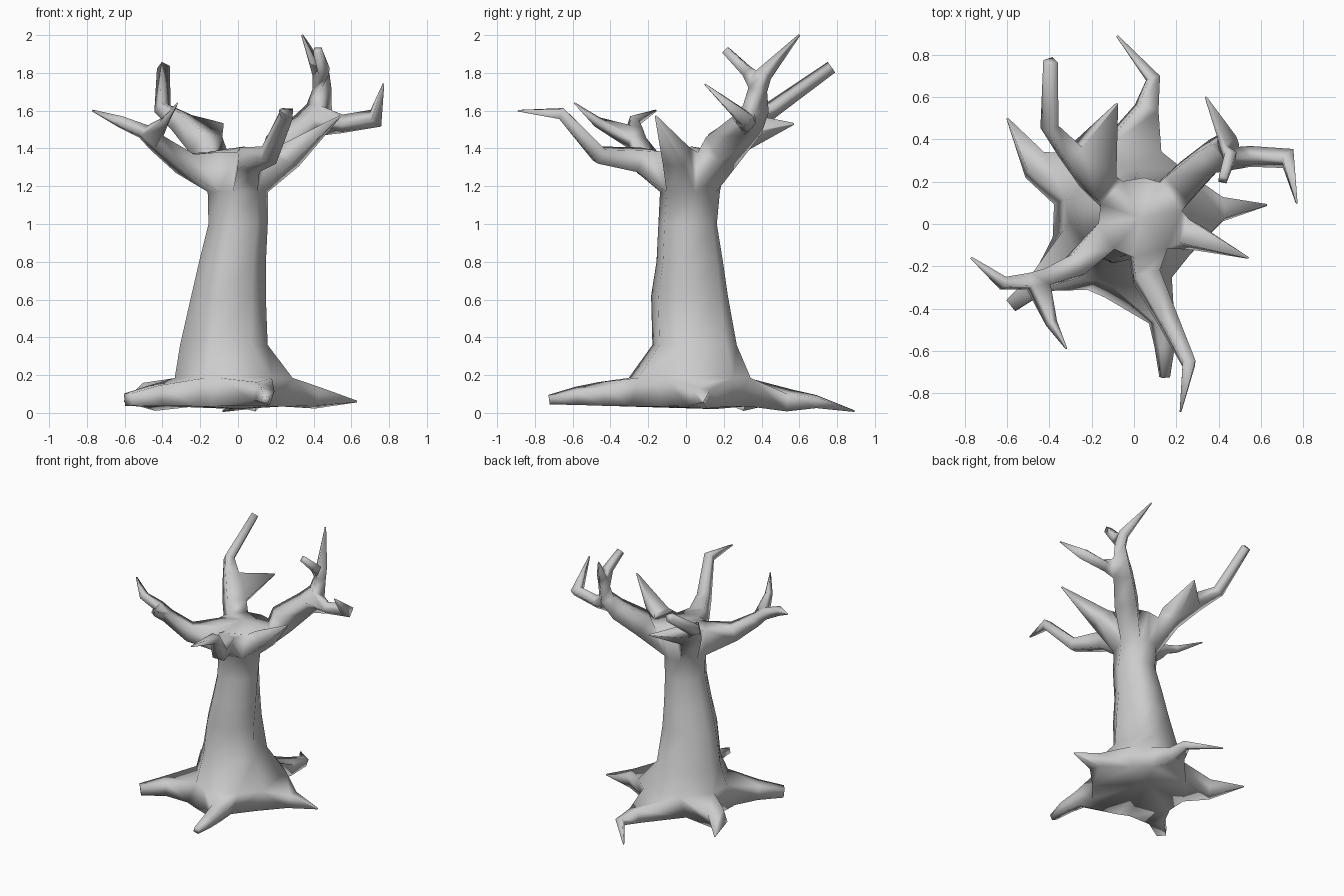
import bpy
import bmesh
from math import radians, cos, sin
from mathutils import Vector

cube = bpy.data.objects.get("Cube")
if cube:
    bpy.data.objects.remove(cube, do_unlink=True)

bark = bpy.data.materials.new("grey_bark")
bark.use_nodes = True
colour = (0.6, 0.6, 0.6, 1)
bark.diffuse_color = colour
bark.node_tree.nodes["Principled BSDF"].inputs["Base Color"].default_value = colour

bm = bmesh.new()


def grow(face, path):
    """Extrude a quad along (point, half width) steps; return side faces per step."""
    verts = list(face.verts)
    axis = face.normal.copy()
    middle = face.calc_center_median()
    segments = []
    points = [middle] + [Vector(p) for p, r in path]
    for i, (p, r) in enumerate(path, 1):
        tangent = (points[i] - points[i - 1]).normalized()
        if i < len(path):
            tangent = (tangent + (points[i + 1] - points[i]).normalized()).normalized()
        turn = axis.rotation_difference(tangent)
        o = [turn @ (v.co - points[i - 1]) for v in verts]
        a = o[0] + o[1] - o[2] - o[3]
        a = (a - a.dot(tangent) * tangent).normalized()
        b = tangent.cross(a)
        if b.dot(o[1] + o[2] - o[0] - o[3]) < 0:
            b = -b
        new = []
        for sa, sb in ((1, -1), (1, 1), (-1, 1), (-1, -1)):
            co = points[i] + (a * sa + b * sb) * r
            co.z = max(co.z, 0)
            new.append(bm.verts.new(co))
        bm.faces.remove(face)
        sides = [bm.faces.new((verts[k], verts[(k + 1) % 4], new[(k + 1) % 4], new[k]))
                 for k in range(4)]
        face = bm.faces.new(new)
        bm.normal_update()
        segments.append(sides)
        verts, axis = new, tangent
    return segments


def fork(sides, path):
    """Grow a side shoot from the side face that looks towards its end."""
    target = Vector(path[-1][0])
    best = max(sides, key=lambda f: f.normal.dot(
        (target - f.calc_center_median()).normalized()))
    return grow(best, path)


# Trunk: rings of (z, centre x, centre y, radius x, radius y)
rings = [(0.035, -0.05, 0.00, 0.34, 0.36), (0.185, -0.01, 0.03, 0.33, 0.345),
         (0.36, -0.07, 0.05, 0.24, 0.235), (0.62, -0.05, 0.02, 0.2, 0.21),
         (0.8, -0.03, 0.02, 0.178, 0.18), (1.0, 0, 0.008, 0.158, 0.157),
         (1.17, 0, 0.02, 0.162, 0.16), (1.38, 0.03, 0.03, 0.20, 0.19)]
low = [-105, -55, -25, 40, 65, 120, 165, 190, 240]
high = [-100, -50, 10, 62, 85, 115, 160, 188, 232]
n = len(low)
loops = []
for z, cx, cy, rx, ry in rings:
    t = min(1, max(0, (z - 0.19) / 0.98))
    angles = [radians(a + (b - a) * t) for a, b in zip(low, high)]
    loops.append([bm.verts.new((cx + rx * cos(a), cy + ry * sin(a), z)) for a in angles])
bands = [[bm.faces.new((p[k], p[(k + 1) % n], q[(k + 1) % n], q[k])) for k in range(n)]
         for p, q in zip(loops, loops[1:])]

# Crown and underside fans
crown = bm.verts.new((0.03, 0.03, 1.41))
under = bm.verts.new((0, 0.15, 0.02))
for k in range(n):
    j = (k + 1) % n
    bm.faces.new((loops[-1][k], loops[-1][j], crown))
    bm.faces.new((loops[0][j], loops[0][k], under))
bm.normal_update()
roots, limbs = bands[0], bands[-1]

# Roots: front, left, back, back right, front right
grow(roots[0], [((0.13, -0.45, 0.1), 0.05), ((0.145, -0.58, 0.09), 0.038),
                ((0.145, -0.725, 0.07), 0.02)])
grow(roots[2], [((0.42, 0.07, 0.08), 0.05), ((0.63, 0.09, 0.06), 0.004)])
grow(roots[4], [((0.06, 0.55, 0.065), 0.048), ((0.09, 0.69, 0.06), 0.028),
                ((-0.08, 0.89, 0.01), 0.004)])
grow(roots[5], [((-0.47, 0.28, 0.085), 0.06), ((-0.6, 0.5, 0.06), 0.004)])
grow(roots[7], [((-0.44, -0.27, 0.09), 0.055), ((-0.58, -0.385, 0.07), 0.033)])

# Front branch and left spike
grow(limbs[0], [((0.06, -0.25, 1.34), 0.06), ((0.165, -0.46, 1.365), 0.042),
                ((0.26, -0.66, 1.585), 0.03), ((0.22, -0.89, 1.6), 0.004)])
grow(limbs[1], [((0.27, -0.05, 1.36), 0.06), ((0.54, -0.16, 1.57), 0.004)])

# Tall back left branch with two shoots
tall = grow(limbs[2], [((0.24, 0.2, 1.4), 0.08), ((0.37, 0.32, 1.52), 0.065),
                       ((0.43, 0.37, 1.61), 0.05), ((0.445, 0.38, 1.71), 0.036),
                       ((0.44, 0.41, 1.79), 0.032), ((0.34, 0.6, 2.0), 0.004)])
fork(tall[2], [((0.55, 0.32, 1.53), 0.035), ((0.73, 0.31, 1.56), 0.037),
               ((0.77, 0.1, 1.74), 0.004)])
fork(tall[4], [((0.455, 0.32, 1.81), 0.028), ((0.42, 0.21, 1.92), 0.02)])

# Back right branch with a spike
back = grow(limbs[5], [((-0.17, 0.2, 1.42), 0.07), ((-0.3, 0.34, 1.54), 0.05),
                       ((-0.4, 0.46, 1.61), 0.033), ((-0.395, 0.77, 1.83), 0.025)])
fork(back[1], [((-0.08, 0.57, 1.53), 0.004)])

# Front right branch with a shoot
side = grow(limbs[7], [((-0.28, -0.2, 1.32), 0.055), ((-0.43, -0.26, 1.43), 0.04),
                       ((-0.5, -0.27, 1.49), 0.032), ((-0.62, -0.28, 1.54), 0.025),
                       ((-0.77, -0.16, 1.6), 0.004)])
fork(side[2], [((-0.39, -0.47, 1.54), 0.02), ((-0.32, -0.59, 1.64), 0.003)])

bmesh.ops.recalc_face_normals(bm, faces=bm.faces[:])
mesh = bpy.data.meshes.new("bare_tree")
bm.to_mesh(mesh)
bm.free()
tree = bpy.data.objects.new("bare_tree", mesh)
mesh.materials.append(bark)
bpy.context.collection.objects.link(tree)
bpy.context.view_layer.objects.active = tree
tree.select_set(True)
bpy.ops.object.shade_smooth()
